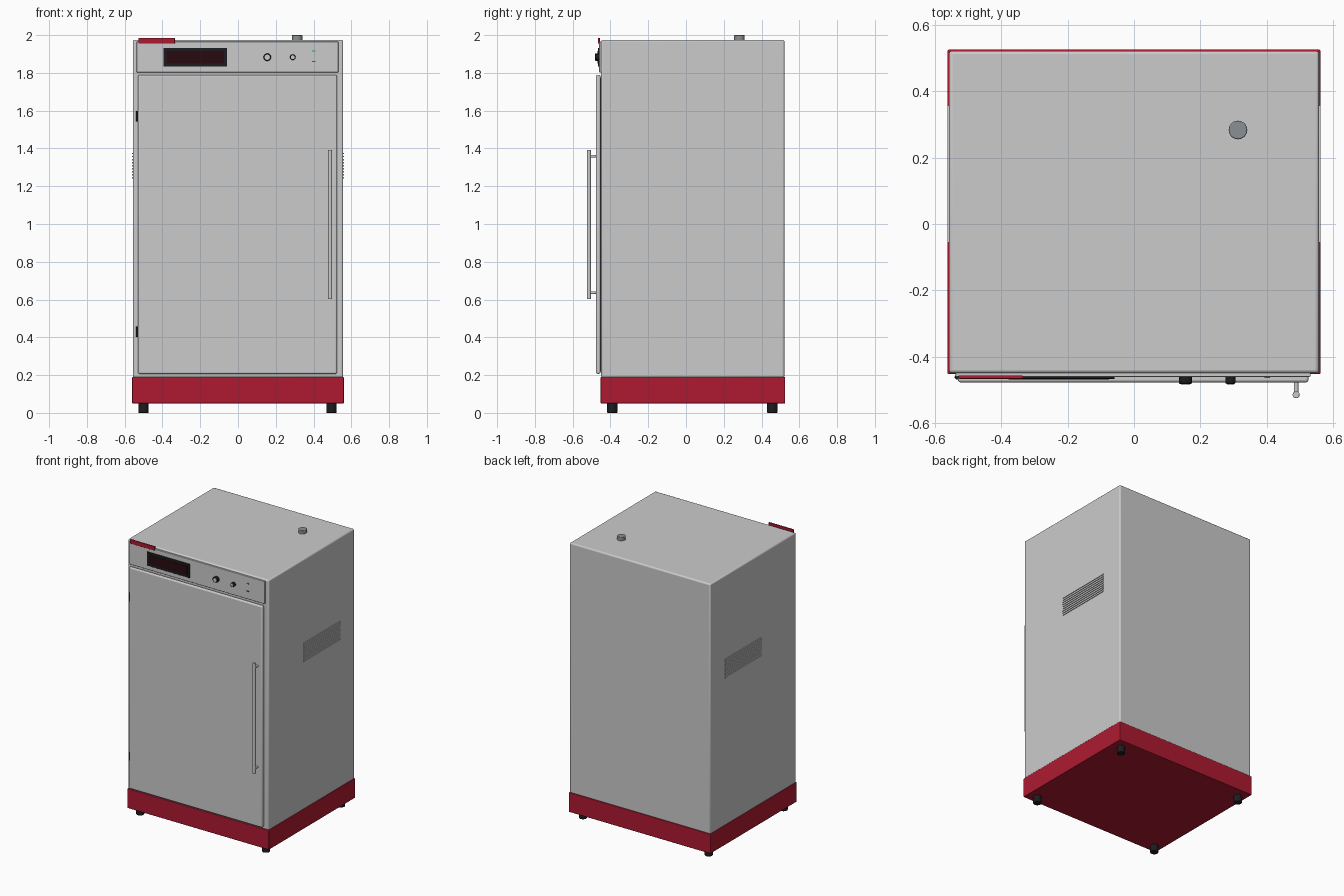
import bpy, math
from mathutils import Vector

if "Cube" in bpy.data.objects:
    bpy.data.objects.remove(bpy.data.objects["Cube"])


def material(name, rgb):
    m = bpy.data.materials.new(name)
    m.diffuse_color = (*rgb, 1)
    m.use_nodes = True
    m.node_tree.nodes["Principled BSDF"].inputs["Base Color"].default_value = m.diffuse_color
    return m


RED = material("red_paint", (0.42, 0.01, 0.03))
BLACK = material("black_plastic", (0.012, 0.012, 0.014))
SCREEN = material("dark_red_glass", (0.02, 0.003, 0.005))
PALE = material("pale_panel", (0.62, 0.62, 0.64))
STEEL = material("steel", (0.25, 0.28, 0.30))
GREEN = material("green_lamp", (0.02, 0.4, 0.12))
LAMP = material("red_lamp", (0.6, 0.02, 0.02))


def finish(ob, name, mat, bevel, segments=3):
    ob.name = name
    if mat:
        ob.data.materials.append(mat)
    if bevel:
        mod = ob.modifiers.new("edge", 'BEVEL')
        mod.width, mod.segments = bevel, segments
        mod.limit_method = 'ANGLE'
        mod.angle_limit = math.radians(40)
    bpy.ops.object.shade_smooth_by_angle(angle=math.radians(35))
    return ob


def box(name, x, y, z, mat=None, bevel=0):
    """Box from (min, max) ranges on each axis."""
    bpy.ops.mesh.primitive_cube_add(size=1, location=[sum(r) / 2 for r in (x, y, z)])
    ob = bpy.context.object
    ob.scale = [r[1] - r[0] for r in (x, y, z)]
    bpy.ops.object.transform_apply(location=False, rotation=False, scale=True)
    return finish(ob, name, mat, bevel)


def rod(name, a, b, radius, mat=None, bevel=0, verts=32):
    """Cylinder between two points."""
    a, b = Vector(a), Vector(b)
    bpy.ops.mesh.primitive_cylinder_add(
        vertices=verts, radius=radius, depth=(b - a).length, location=(a + b) / 2,
        rotation=(b - a).to_track_quat('Z', 'Y').to_euler())
    return finish(bpy.context.object, name, mat, bevel, 2)


# Cabinet and plinth
box("cabinet_body", (-0.557, 0.557), (-0.449, 0.521), (0.185, 1.975), None, 0.01)
box("plinth", (-0.561, 0.561), (-0.452, 0.525), (0.05, 0.19), RED, 0.004)

# Feet
for x in (-0.5, 0.495):
    for y in (-0.39, 0.457):
        rod("foot", (x, y, 0), (x, y, 0.052), 0.027, BLACK, 0.003)

# Door, hinges and handle
box("door_gasket", (-0.515, 0.51), (-0.455, -0.445), (0.22, 1.775), BLACK)
box("door", (-0.53, 0.525), (-0.477, -0.453), (0.207, 1.79), None, 0.008)
for z in (0.43, 1.57):
    rod("hinge", (-0.533, -0.461, z - 0.028), (-0.533, -0.461, z + 0.028), 0.007, BLACK, 0, 20)
rod("door_handle", (0.488, -0.514, 0.602), (0.488, -0.514, 1.392), 0.0105, None, 0.002)
for z in (0.636, 1.358):
    rod("handle_post", (0.488, -0.47, z), (0.488, -0.514, z), 0.007, None, 0, 20)

# Control panel
box("control_panel", (-0.537, 0.531), (-0.46, -0.445), (1.803, 1.965), PALE, 0.003)
box("display_frame", (-0.395, -0.058), (-0.466, -0.455), (1.833, 1.932), BLACK, 0.002)
box("display_screen", (-0.378, -0.075), (-0.468, -0.463), (1.85, 1.915), SCREEN)
box("red_badge", (-0.528, -0.334), (-0.466, -0.456), (1.955, 1.985), RED, 0.003)

# Knobs and lamps
for x, r in ((0.155, 0.02), (0.29, 0.015)):
    rod("knob", (x, -0.458, 1.883), (x, -0.481, 1.883), r, BLACK, 0.003)
    rod("knob_cap", (x, -0.478, 1.883), (x, -0.483, 1.883), r * 0.7, None)
box("upper_lamp", (0.393, 0.409), (-0.464, -0.458), (1.913, 1.919), GREEN)
box("lower_lamp", (0.393, 0.409), (-0.464, -0.458), (1.857, 1.863), LAMP)

# Side vent slats
for s in (-1, 1):
    for i in range(9):
        z = 1.245 + i * 0.016
        box("vent_slat", sorted((s * 0.55, s * 0.562)), (-0.055, 0.357), (z - 0.0035, z + 0.0035))

# Exhaust port on the roof
rod("exhaust_port", (0.313, 0.283, 1.965), (0.313, 0.283, 2.0), 0.028, STEEL, 0.003)
